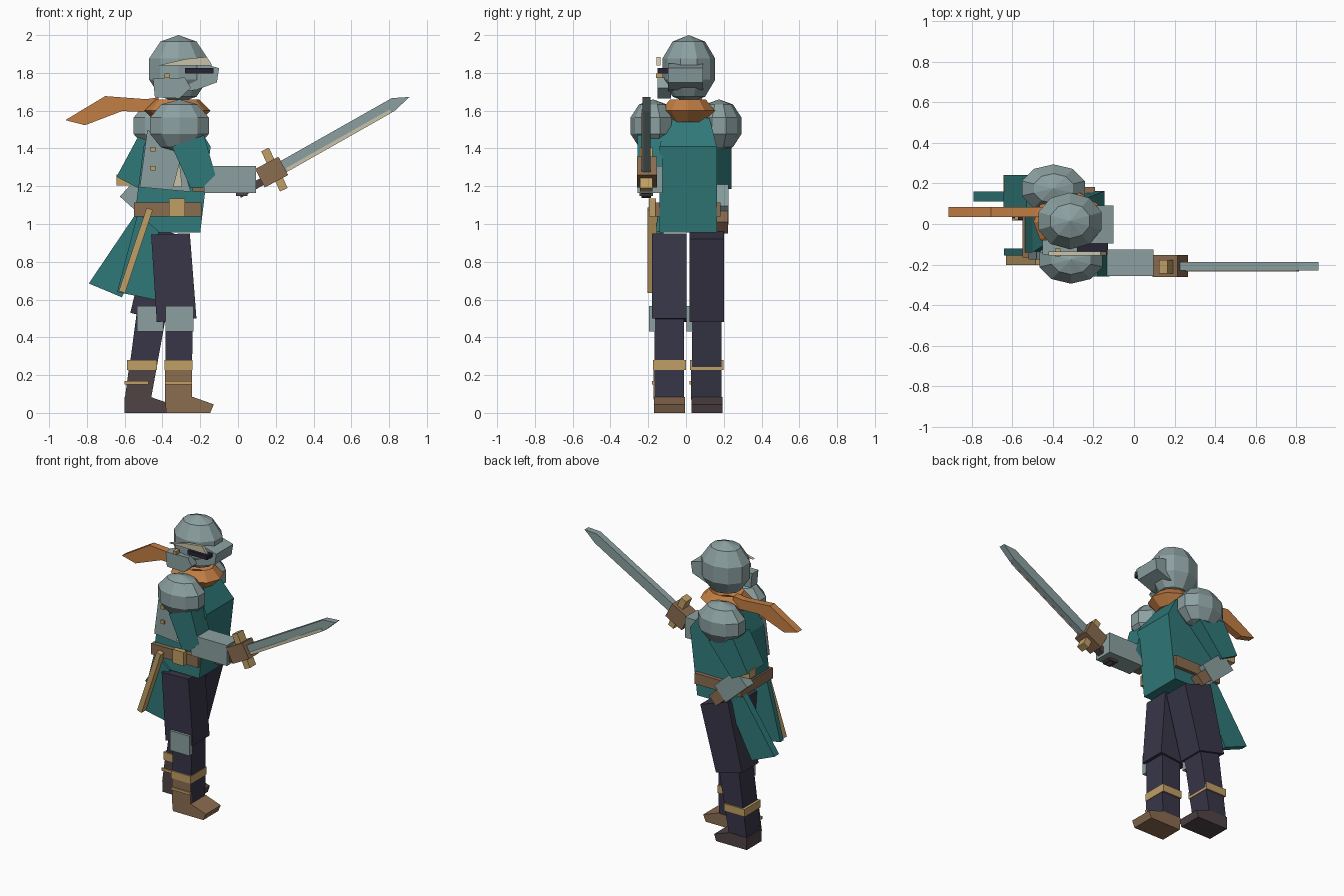
import bpy, bmesh, math
from mathutils import Vector


def material(name, r, g, b):
    lin = [((c / 255 + 0.055) / 1.055) ** 2.4 for c in (r, g, b)]
    m = bpy.data.materials.new(name)
    m.diffuse_color = (*lin, 1)
    return m


STEEL = material("steel", 140, 160, 161)
TEAL = material("teal_cloth", 48, 120, 120)
NAVY = material("navy_cloth", 56, 54, 72)
BROWN = material("brown_leather", 138, 108, 80)
DARK = material("dark_leather", 80, 67, 69)
GOLD = material("brass", 192, 159, 101)
ORANGE = material("orange_scarf", 194, 126, 68)
CREAM = material("cream_trim", 200, 194, 168)
BLACK = material("eye_slit", 40, 36, 52)


def finish(name, bm, mat):
    bmesh.ops.recalc_face_normals(bm, faces=bm.faces)
    me = bpy.data.meshes.new(name)
    bm.to_mesh(me)
    bm.free()
    me.materials.append(mat)
    ob = bpy.data.objects.new(name, me)
    bpy.context.collection.objects.link(ob)
    return ob


def prism(name, pts, y0, y1, mat):
    """Extrude an x-z outline from y0 to y1."""
    bm = bmesh.new()
    a = [bm.verts.new((x, y0, z)) for x, z in pts]
    b = [bm.verts.new((x, y1, z)) for x, z in pts]
    bm.faces.new(a)
    bm.faces.new(b[::-1])
    n = len(pts)
    for i in range(n):
        bm.faces.new((a[i], b[i], b[(i + 1) % n], a[(i + 1) % n]))
    return finish(name, bm, mat)


def box(name, x0, x1, y0, y1, z0, z1, mat):
    return prism(name, [(x0, z0), (x1, z0), (x1, z1), (x0, z1)], y0, y1, mat)


def tilted(name, cx, cz, length, width, deg, y0, y1, mat):
    """Box centred at (cx, cz), its length turned by deg in the x-z plane."""
    c, s = math.cos(math.radians(deg)), math.sin(math.radians(deg))
    pts = [(cx + u * length / 2 * c - v * width / 2 * s,
            cz + u * length / 2 * s + v * width / 2 * c)
           for u, v in ((-1, -1), (1, -1), (1, 1), (-1, 1))]
    return prism(name, pts, y0, y1, mat)


def ball(name, centre, radii, mat):
    bm = bmesh.new()
    bmesh.ops.create_uvsphere(bm, u_segments=10, v_segments=5, radius=1)
    for v in bm.verts:
        v.co = Vector([v.co[i] * radii[i] + centre[i] for i in range(3)])
    return finish(name, bm, mat)


# Helmet
ball("helmet", (-0.315, 0.015, 1.82), (0.172, 0.147, 0.18), STEEL)
prism("visor", [(-0.3, 1.85), (-0.19, 1.85), (-0.1, 1.825), (-0.112, 1.75),
                (-0.22, 1.71), (-0.3, 1.70)], -0.095, 0.09, STEEL)
prism("cheek_plate", [(-0.45, 1.77), (-0.28, 1.775), (-0.25, 1.72), (-0.31, 1.665),
                      (-0.44, 1.67)], -0.15, -0.08, STEEL)
box("eye_slit", -0.28, -0.13, -0.152, -0.09, 1.798, 1.826, BLACK)
prism("brow_trim", [(-0.42, 1.84), (-0.28, 1.873), (-0.165, 1.885), (-0.135, 1.838)],
      -0.155, -0.135, CREAM)
box("helmet_rivet", -0.388, -0.363, -0.16, -0.12, 1.773, 1.798, GOLD)

# Scarf
bpy.ops.mesh.primitive_torus_add(major_segments=10, minor_segments=4, major_radius=0.115,
                                 minor_radius=0.06, location=(-0.32, 0.01, 1.6))
scarf = bpy.context.object
scarf.name = "scarf_ring"
scarf.scale.y = 0.86
scarf.data.materials.append(ORANGE)
prism("scarf_tail", [(-0.914, 1.55), (-0.703, 1.677), (-0.487, 1.661), (-0.42, 1.67),
                     (-0.42, 1.59), (-0.613, 1.598), (-0.81, 1.523)], 0.034, 0.084, ORANGE)

# Tunic, narrowed at the neck
tunic = prism("tunic", [(-0.24, 1.56), (-0.145, 1.41), (-0.2, 0.955), (-0.44, 0.955),
                        (-0.545, 1.06), (-0.5, 1.41), (-0.44, 1.56)], -0.14, 0.163, TEAL)
for v in tunic.data.vertices:
    if v.co.z > 1.5:
        v.co.y = 0.01 + (v.co.y - 0.01) * 0.75
prism("far_coat_tail", [(-0.51, 1.1), (-0.79, 0.685), (-0.615, 0.612), (-0.42, 0.98)],
      0.11, 0.16, TEAL)
prism("near_coat_tail", [(-0.53, 1.06), (-0.64, 0.64), (-0.43, 0.597), (-0.42, 0.96)],
      -0.155, -0.12, TEAL)

# Breastplate with rivets and trim
prism("breastplate", [(-0.52, 1.195), (-0.48, 1.5), (-0.35, 1.405), (-0.29, 1.3),
                      (-0.25, 1.17)], -0.175, -0.135, STEEL)
for i, z in enumerate((1.295, 1.395)):
    box(f"chest_rivet_{i + 1}", -0.463, -0.438, -0.185, -0.17, z - 0.012, z + 0.012, GOLD)
prism("chest_trim", [(-0.345, 1.195), (-0.31, 1.33), (-0.295, 1.195)], -0.183, -0.17, CREAM)

# Belt, buckle and scabbard
box("belt", -0.55, -0.192, -0.165, 0.183, 1.04, 1.115, BROWN)
box("buckle", -0.365, -0.28, -0.195, -0.16, 1.04, 1.135, GOLD)
tilted("scabbard", -0.541, 0.86, 0.465, 0.035, 71.5, -0.203, -0.15, GOLD)

# Pauldrons
ball("near_pauldron", (-0.31, -0.175, 1.52), (0.172, 0.125, 0.14), STEEL)
ball("far_pauldron", (-0.397, 0.175, 1.52), (0.172, 0.125, 0.14), STEEL)

# Near arm
prism("near_sleeve", [(-0.35, 1.41), (-0.18, 1.47), (-0.12, 1.26), (-0.19, 1.19),
                      (-0.25, 1.19)], -0.258, -0.125, TEAL)
box("near_elbow", -0.24, -0.17, -0.235, -0.15, 1.172, 1.215, BROWN)
box("near_gauntlet", -0.18, 0.095, -0.257, -0.125, 1.165, 1.307, STEEL)
tilted("near_hand", 0.178, 1.275, 0.14, 0.11, 28, -0.26, -0.153, BROWN)

# Sword
tilted("sword_guard", 0.193, 1.288, 0.235, 0.045, -65, -0.243, -0.178, GOLD)
tilted("sword_grip", 0.11, 1.215, 0.24, 0.04, 29.5, -0.235, -0.185, DARK)
box("sword_pommel", -0.01, 0.05, -0.245, -0.175, 1.148, 1.185, DARK)


def blade_point(u, v):
    a = math.radians(29.5)
    return (0.23 + u * math.cos(a) - v * math.sin(a),
            1.298 + u * math.sin(a) + v * math.cos(a))


prism("sword_blade", [blade_point(u, v) for u, v in
                      ((-0.02, -0.033), (0.67, -0.033), (0.775, -0.008), (0.69, 0.033), (-0.02, 0.033))],
      -0.23, -0.187, STEEL)
prism("sword_edge", [blade_point(u, v) for u, v in
                     ((0.02, -0.034), (0.65, -0.034), (0.65, -0.014), (0.02, -0.014))],
      -0.235, -0.225, CREAM)

# Far arm, bent with the hand on the hip
prism("far_sleeve", [(-0.53, 1.46), (-0.643, 1.25), (-0.52, 1.185), (-0.34, 1.4)],
      0.06, 0.242, TEAL)
tilted("far_gauntlet", -0.50, 1.12, 0.22, 0.13, -42, 0.15, 0.225, STEEL)
tilted("far_hand", -0.39, 1.01, 0.09, 0.08, -42, 0.155, 0.222, BROWN)
box("far_cuff", -0.642, -0.555, 0.15, 0.22, 1.205, 1.262, GOLD)

# Legs: thigh, shin, foot and boot outlines, then the y ranges
legs = {
    "near": dict(y=-0.088, boot=BROWN, knee=(-0.385, -0.235), band=(-0.39, -0.24),
                 thigh=[(-0.46, 0.945), (-0.255, 0.95), (-0.22, 0.5), (-0.43, 0.48)],
                 shin=[(-0.385, 0.52), (-0.24, 0.52), (-0.245, 0.05), (-0.385, 0.05)],
                 foot=[(-0.38, 0), (-0.147, 0), (-0.128, 0.045), (-0.24, 0.085), (-0.388, 0.085)],
                 shaft=[(-0.386, 0.24), (-0.244, 0.24), (-0.244, 0.07), (-0.386, 0.07)],
                 strap=(-0.387, -0.243)),
    "far": dict(y=0.11, boot=DARK, knee=(-0.535, -0.395), band=(-0.588, -0.43),
                thigh=[(-0.46, 0.99), (-0.25, 0.92), (-0.37, 0.48), (-0.57, 0.53)],
                shin=[(-0.535, 0.54), (-0.38, 0.52), (-0.465, 0.05), (-0.6, 0.05)],
                foot=[(-0.6, 0), (-0.365, 0), (-0.35, 0.045), (-0.465, 0.085), (-0.6, 0.085)],
                shaft=[(-0.577, 0.24), (-0.433, 0.24), (-0.465, 0.07), (-0.6, 0.07)],
                strap=(-0.6, -0.475)),
}
for side, g in legs.items():
    y = g["y"]
    prism(f"{side}_thigh", g["thigh"], y - 0.091, y + 0.091, NAVY)
    prism(f"{side}_shin", g["shin"], y - 0.078, y + 0.078, NAVY)
    prism(f"{side}_foot", g["foot"], y - 0.082, y + 0.082, g["boot"])
    prism(f"{side}_boot_shaft", g["shaft"], y - 0.084, y - 0.075, g["boot"])
    box(f"{side}_boot_strap", *g["strap"], y - 0.092, y - 0.08, 0.15, 0.168, GOLD)
    box(f"{side}_boot_band", *g["band"], y - 0.088, y + 0.088, 0.228, 0.28, GOLD)
    box(f"{side}_knee_plate", *g["knee"], y - 0.108, y - 0.075, 0.43, 0.567, STEEL)
